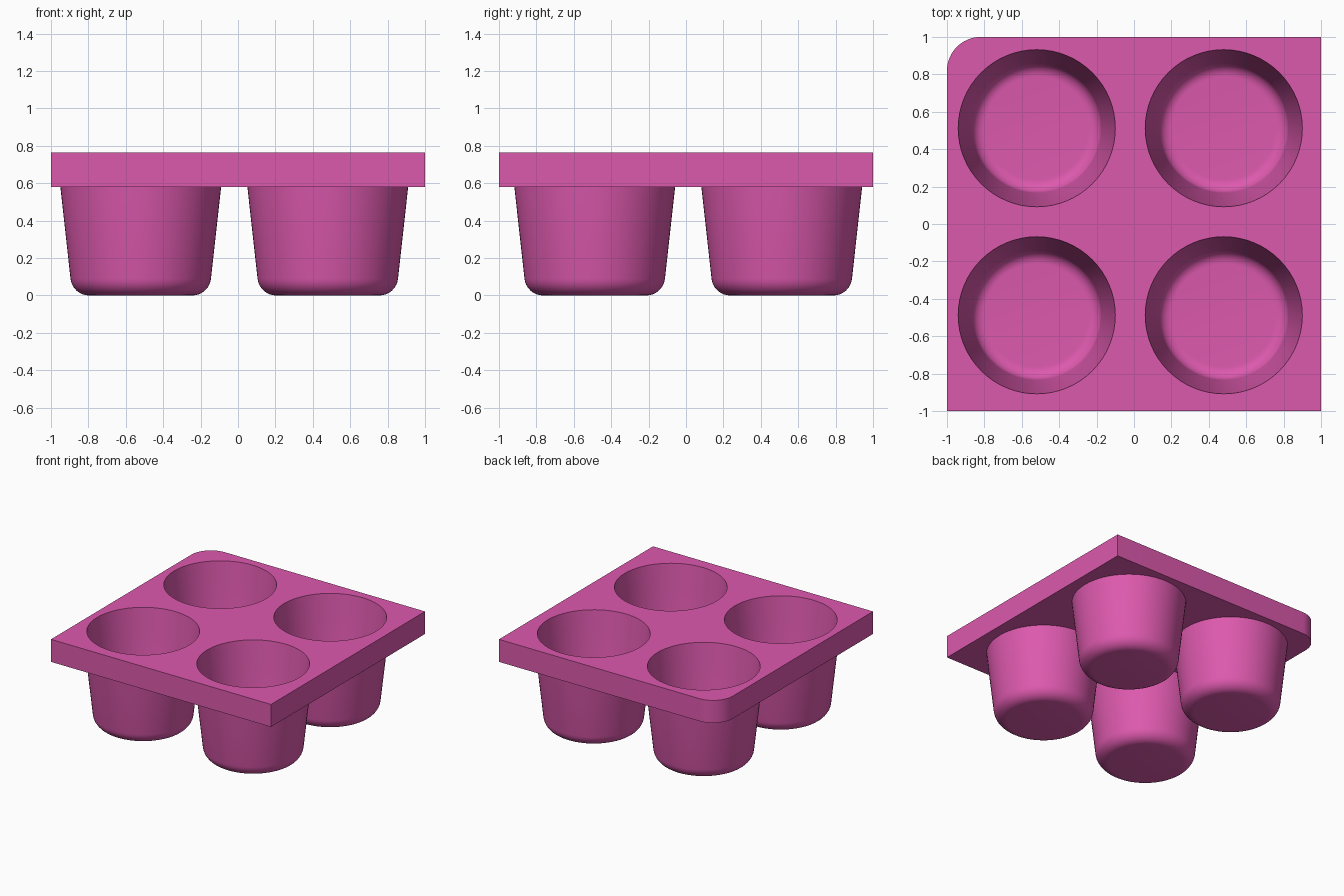
import bpy, bmesh
from math import sin, cos, pi, radians

if "Cube" in bpy.data.objects:
    bpy.data.objects.remove(bpy.data.objects["Cube"])

SEG = 64                       # sides of each cup
Z0, Z1 = 0.58, 0.765           # plate underside and top
CENTRES = [(x, y, 0) for x in (-0.52, 0.48) for y in (-0.488, 0.512)]
TAPER, FILLET_R, FILLET_Z = 0.11, 0.276, 0.10

mat = bpy.data.materials.new("pink")
mat.diffuse_color = (0.72, 0.10, 0.42, 1)
mat.use_nodes = True
mat.node_tree.nodes["Principled BSDF"].inputs["Base Color"].default_value = mat.diffuse_color


def wall(offset, z):
    """Radius of the tapered wall, moved inward by offset."""
    return 0.366 - offset + TAPER * z


def profile(offset, top):
    """Half section from the floor centre, round the fillet, up the wall."""
    rad = FILLET_Z - offset
    pts = [(0, offset)]
    for i in range(9):
        a = radians(-90 + 84 * i / 8)
        pts.append((FILLET_R + rad * cos(a), FILLET_Z + rad * sin(a)))
    pts.append((wall(offset, top), top))
    return pts


def lathe(bm, pts, centre, cap=False, flip=False):
    cx, cy, _ = centre
    faces, prev = [], None
    for r, z in pts:
        if r == 0:
            ring = [bm.verts.new((cx, cy, z))]
        else:
            ring = [bm.verts.new((cx + r * cos(2 * pi * i / SEG),
                                  cy + r * sin(2 * pi * i / SEG), z)) for i in range(SEG)]
        if prev:
            for i in range(SEG):
                j = (i + 1) % SEG
                if len(prev) == 1:
                    faces.append(bm.faces.new((prev[0], ring[j], ring[i])))
                else:
                    faces.append(bm.faces.new((prev[i], prev[j], ring[j], ring[i])))
        prev = ring
    if cap:
        faces.append(bm.faces.new(prev))
    if flip:
        bmesh.ops.reverse_faces(bm, faces=faces)


def finish(name, bm):
    me = bpy.data.meshes.new(name)
    bm.to_mesh(me)
    bm.free()
    me.materials.append(mat)
    ob = bpy.data.objects.new(name, me)
    bpy.context.collection.objects.link(ob)
    return ob


def select(ob):
    bpy.ops.object.select_all(action='DESELECT')
    ob.select_set(True)
    bpy.context.view_layer.objects.active = ob


# Square plate with one rounded corner at back left
R = 0.18
outline = [(-1, -1), (1, -1), (1, 1)]
outline += [(-1 + R + R * cos(a), 1 - R + R * sin(a))
            for a in (pi / 2 + pi / 2 * i / 12 for i in range(13))]
bm = bmesh.new()
low = [bm.verts.new((x, y, Z0)) for x, y in outline]
high = [bm.verts.new((x, y, Z1)) for x, y in outline]
bm.faces.new(low[::-1])
bm.faces.new(high)
for i in range(len(low)):
    j = (i + 1) % len(low)
    bm.faces.new((low[i], low[j], high[j], high[i]))
plate = finish("tray_plate", bm)

# Tapered holes through the plate, in line with the cup interiors
bm = bmesh.new()
for c in CENTRES:
    lathe(bm, profile(0.03, Z1 + 0.1), c, cap=True)
cutter = finish("hole_cutter", bm)
cutter.hide_render = True
mod = plate.modifiers.new("holes", 'BOOLEAN')
mod.operation, mod.solver, mod.object = 'DIFFERENCE', 'EXACT', cutter
select(plate)
bpy.ops.object.modifier_apply(modifier=mod.name)
bpy.data.objects.remove(cutter)
bpy.ops.object.shade_smooth_by_angle(angle=radians(30))

# Hollow cups hanging below the plate
for n, c in enumerate(CENTRES, 1):
    bm = bmesh.new()
    lathe(bm, profile(0, Z0), (0, 0, 0))
    lathe(bm, profile(0.03, Z0), (0, 0, 0), flip=True)
    cup = finish(f"cup_{n}", bm)
    cup.location = c
    select(cup)
    bpy.ops.object.shade_smooth_by_angle(angle=radians(30))
